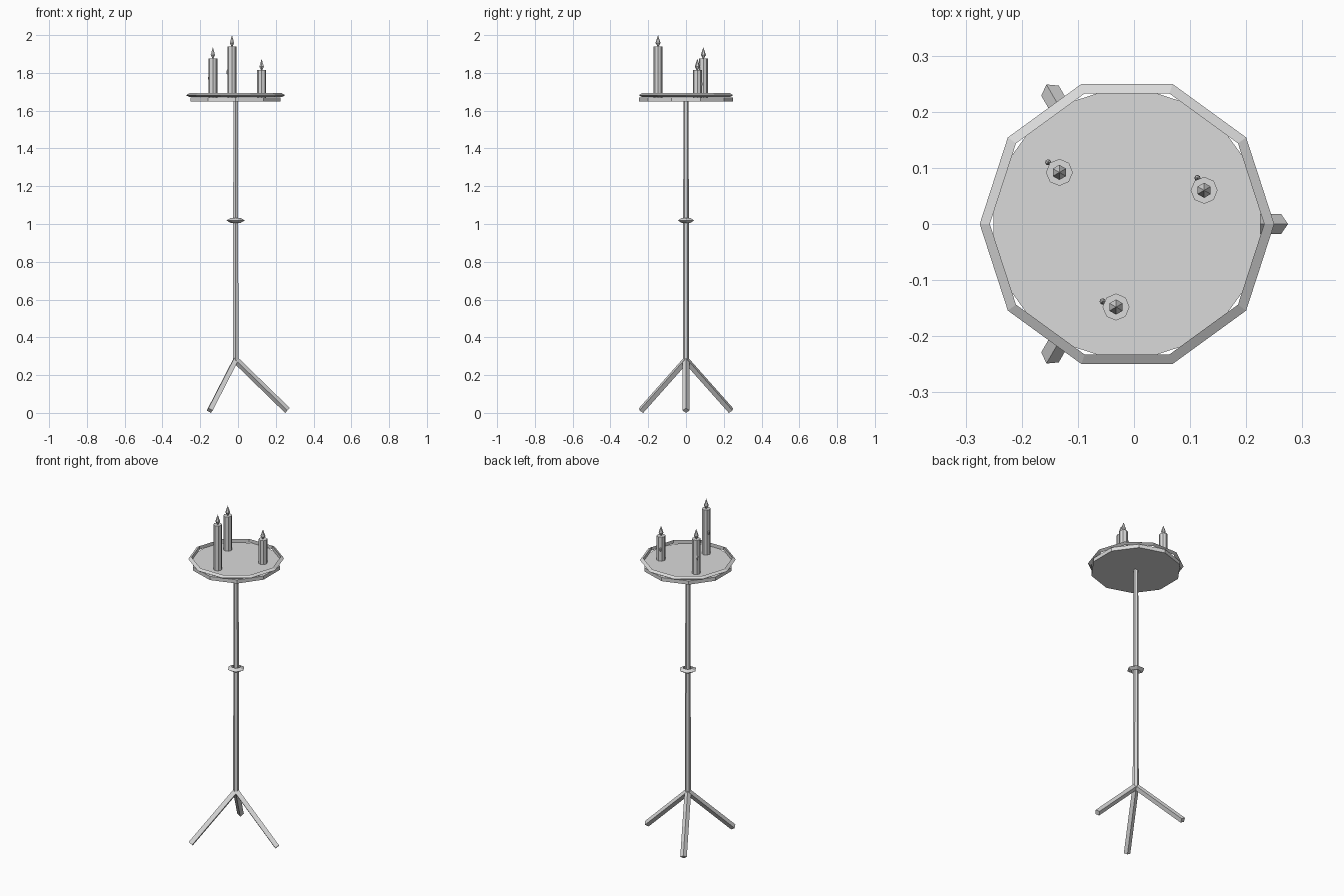
import bpy
import math
from mathutils import Vector

if "Cube" in bpy.data.objects:
    bpy.data.objects.remove(bpy.data.objects["Cube"])

CX = -0.0125  # stand axis

grey = bpy.data.materials.new("plain_grey")
grey.diffuse_color = (0.7, 0.7, 0.7, 1)
grey.use_nodes = True
grey.node_tree.nodes["Principled BSDF"].inputs["Base Color"].default_value = grey.diffuse_color


def finish(name):
    ob = bpy.context.object
    ob.name = name
    ob.data.materials.append(grey)
    return ob


def cone(name, sides, r1, r2, x, y, z1, z2):
    bpy.ops.mesh.primitive_cone_add(vertices=sides, radius1=r1, radius2=r2, depth=z2 - z1,
                                    location=(x, y, (z1 + z2) / 2))
    return finish(name)


def ring(name, sides, major, minor, z):
    bpy.ops.mesh.primitive_torus_add(major_segments=sides, minor_segments=3,
                                     major_radius=major, minor_radius=minor,
                                     location=(CX, 0, z))
    return finish(name)


# tray and its raised rim
cone("tray", 10, 0.25, 0.25, CX, 0, 1.648, 1.67)
ring("tray_rim", 10, 0.2505, 0.012, 1.682)

# tapered pole with collar
cone("pole", 6, 0.017, 0.0135, CX, 0, 0.28, 1.655)
ring("pole_collar", 6, 0.0345, 0.0145, 1.019)

# three splayed legs with diamond section
for i in range(3):
    a = i * math.tau / 3
    top = Vector((CX, 0, 0.28))
    foot = Vector((CX + 0.2745 * math.cos(a), 0.2745 * math.sin(a), 0.0127))
    axis = (top - foot).normalized()
    side = Vector((-math.sin(a), math.cos(a), 0))
    up = axis.cross(side)
    verts = [p + 0.018 * (side * math.cos(k * math.pi / 2) + up * math.sin(k * math.pi / 2))
             for p in (foot, top) for k in range(4)]
    faces = [(k, (k + 1) % 4, 4 + (k + 1) % 4, 4 + k) for k in range(4)]
    faces += [(3, 2, 1, 0), (4, 5, 6, 7)]
    me = bpy.data.meshes.new("leg")
    me.from_pydata(verts, [], faces)
    # orient faces outward
    centre = (top + foot) / 2
    for p in me.polygons:
        if p.normal.dot(p.center - centre) < 0:
            p.flip()
    me.materials.append(grey)
    bpy.context.collection.objects.link(bpy.data.objects.new(f"leg_{i + 1}", me))

# candles: x, y, top height, drip offset
candles = [(-0.133, 0.092, 1.877, -0.020, 0.018),
           (0.125, 0.060, 1.815, -0.012, 0.022),
           (-0.032, -0.148, 1.941, -0.024, 0.010)]
for i, (x, y, top, dx, dy) in enumerate(candles, 1):
    cone(f"candle_{i}", 8, 0.024, 0.024, x, y, 1.668, top)
    cone(f"flame_base_{i}", 6, 0.003, 0.0135, x, y, top - 0.001, top + 0.018)
    cone(f"flame_tip_{i}", 6, 0.0135, 0, x, y, top + 0.018, top + 0.059)
    # wax drip on the side
    bpy.ops.mesh.primitive_ico_sphere_add(subdivisions=1, radius=0.006,
                                          location=(x + dx, y + dy, (1.668 + top) / 2))
    finish(f"wax_drip_{i}").scale = (1, 1, 2.5)
